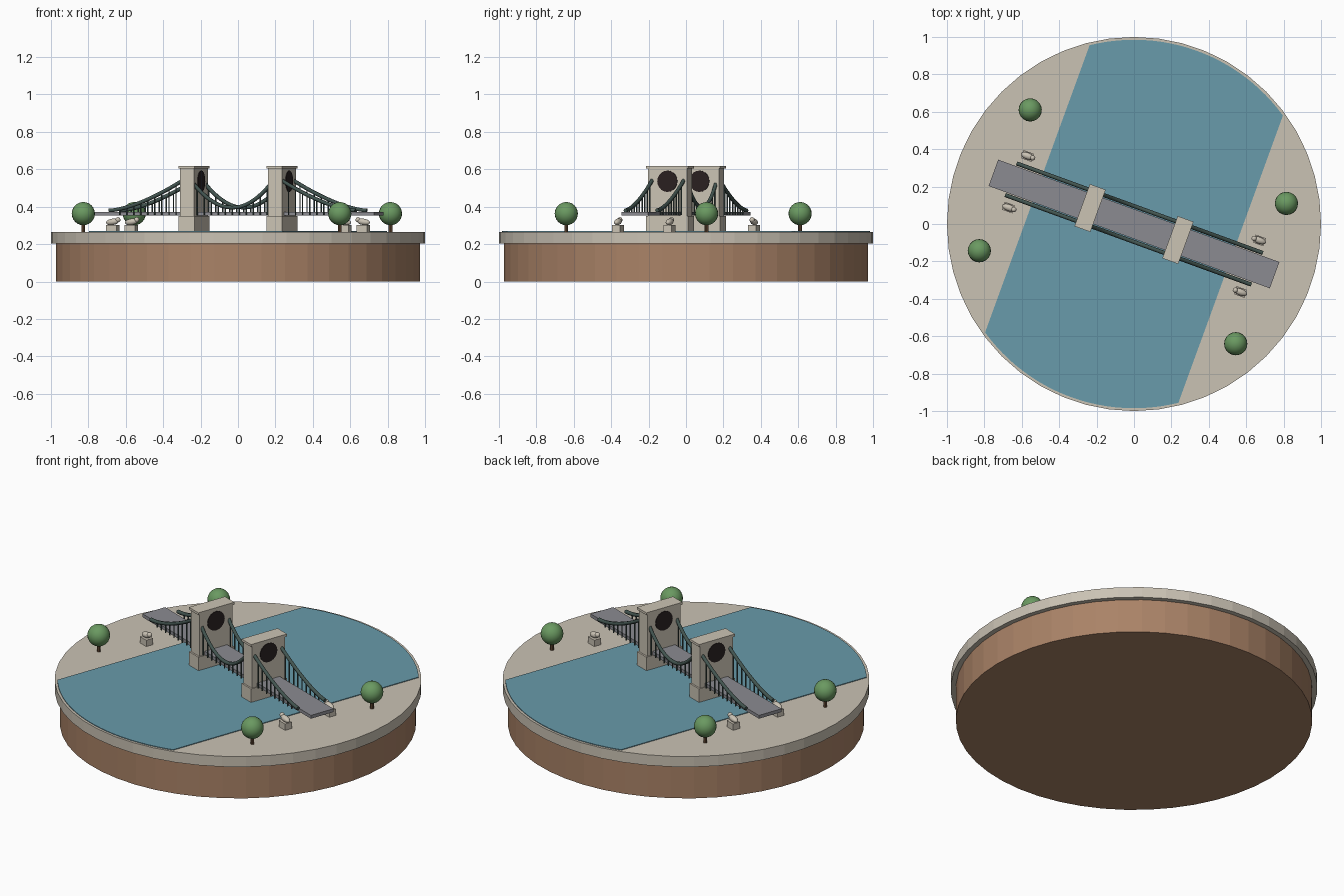
import bpy, math
from mathutils import Matrix

cube = bpy.data.objects.get("Cube")
if cube:
    bpy.data.objects.remove(cube, do_unlink=True)


def material(name, r, g, b):
    m = bpy.data.materials.new(name)
    m.use_nodes = True
    m.diffuse_color = (r, g, b, 1)
    m.node_tree.nodes["Principled BSDF"].inputs["Base Color"].default_value = (r, g, b, 1)
    return m


stone = material("pale stone", 0.59, 0.54, 0.455)
tower_stone = material("tower stone", 0.60, 0.55, 0.455)
earth = material("brown earth", 0.40, 0.225, 0.135)
water_blue = material("river blue", 0.14, 0.325, 0.405)
asphalt = material("road grey", 0.26, 0.26, 0.285)
cable_green = material("dark green steel", 0.055, 0.09, 0.08)
leaf = material("leaf green", 0.145, 0.32, 0.12)
bark = material("bark", 0.15, 0.08, 0.04)
dark = material("dark opening", 0.022, 0.014, 0.014)

TURN = Matrix.Rotation(math.radians(-20), 4, 'Z')  # bridge and river direction
GROUND = 0.265


def finish(name, mat, turned=False, smooth=False):
    ob = bpy.context.object
    ob.name = name
    ob.data.materials.append(mat)
    if smooth:
        bpy.ops.object.shade_smooth_by_angle()
    if turned:
        bpy.context.view_layer.update()
        ob.matrix_world = TURN @ ob.matrix_world


def box(name, mat, center, z0, z1, size):
    bpy.ops.mesh.primitive_cube_add(size=1, location=(*center, (z0 + z1) / 2))
    bpy.context.object.scale = (*size, z1 - z0)
    finish(name, mat, True)


def disc(name, mat, radius, z0, z1, center=(0, 0), sides=48):
    bpy.ops.mesh.primitive_cylinder_add(vertices=sides, radius=radius, depth=z1 - z0,
                                        location=(*center, (z0 + z1) / 2))
    finish(name, mat)


def ball(name, mat, location, scale, turned=False, tilt=0):
    bpy.ops.mesh.primitive_uv_sphere_add(segments=20, ring_count=12, radius=1,
                                         location=location, rotation=(0, tilt, 0))
    bpy.context.object.scale = scale
    finish(name, mat, turned, True)


def tubes(name, mat, paths, radius):
    curve = bpy.data.curves.new(name, 'CURVE')
    curve.dimensions = '3D'
    curve.bevel_depth = radius
    curve.bevel_resolution = 1
    curve.use_fill_caps = True
    for path in paths:
        spline = curve.splines.new('POLY')
        spline.points.add(len(path) - 1)
        for point, co in zip(spline.points, path):
            point.co = (*co, 1)
    ob = bpy.data.objects.new(name, curve)
    bpy.context.collection.objects.link(ob)
    curve.materials.append(mat)
    ob.matrix_world = TURN


# Round base and ground slab
disc("earth_base", earth, 0.972, 0, 0.21)
disc("ground_slab", stone, 1.0, 0.202, GROUND)

# River: a thin band with straight banks and round ends
BANK, REACH = 0.55, 0.985
half = math.asin(BANK / REACH)
outline = []
for start in (math.pi / 2, -math.pi / 2):
    for i in range(25):
        a = start - half + 2 * half * i / 24
        outline.append((REACH * math.cos(a), REACH * math.sin(a)))
count = len(outline)
verts = [(x, y, z) for z in (GROUND - 0.002, GROUND + 0.004) for x, y in outline]
faces = [list(range(count))[::-1], list(range(count, 2 * count))]
faces += [(i, (i + 1) % count, (i + 1) % count + count, i + count) for i in range(count)]
mesh = bpy.data.meshes.new("river")
mesh.from_pydata(verts, [], faces)
mesh.materials.append(water_blue)
river = bpy.data.objects.new("river", mesh)
bpy.context.collection.objects.link(river)
river.matrix_world = TURN

# Bridge deck
box("deck", asphalt, (0, 0), 0.352, 0.372, (1.6, 0.15))

# Towers with pier, cap and a round dark opening
TOWER = 0.25
for s, side in ((-1, "right"), (1, "left")):
    at = (s * TOWER, 0)
    box(side + "_pier", tower_stone, at, GROUND, 0.35, (0.09, 0.24))
    box(side + "_tower", tower_stone, at, 0.35, 0.605, (0.08, 0.22))
    box(side + "_tower_cap", tower_stone, at, 0.603, 0.617, (0.09, 0.24))
    bpy.ops.mesh.primitive_cylinder_add(vertices=20, radius=0.057, depth=0.086,
                                        location=(*at, 0.536), rotation=(0, math.pi / 2, 0))
    finish(side + "_tower_opening", dark, True)


# Suspension cables and hangers
END = 0.70


def cable_height(x):
    x = abs(x)
    if x <= TOWER:
        return 0.395 + 0.165 * (x / TOWER) ** 2
    return 0.38 + 0.18 * max(0, (END - x) / (END - TOWER)) ** 1.55


for y, side in ((-0.09, "front"), (0.09, "back")):
    stations = [-END + 0.025 * i for i in range(57)]
    tubes(side + "_cable", cable_green, [[(x, y, cable_height(x)) for x in stations]], 0.011)
    hangers = []
    for i in range(-16, 17):
        x = i * 0.04
        if abs(abs(x) - TOWER) > 0.045:
            hangers.append([(x, y, 0.355), (x, y, cable_height(x))])
    tubes(side + "_hangers", cable_green, hangers, 0.004)

# Animal statues on plinths at the bridge ends, facing inward
for sx in (-1, 1):
    for sy in (-1, 1):
        x, y = sx * 0.66, sy * 0.147
        box("statue_plinth", stone, (x, y), GROUND, 0.303, (0.06, 0.045))
        ball("statue_body", stone, (x, y, 0.319), (0.037, 0.018, 0.017), True, sx * 0.15)
        ball("statue_head", stone, (x - sx * 0.03, y, 0.33), (0.014, 0.014, 0.014), True)

# Trees
for x, y in ((-0.555, 0.61), (-0.827, -0.143), (0.815, 0.11), (0.544, -0.64)):
    disc("tree_trunk", bark, 0.01, GROUND, 0.33, (x, y), 8)
    ball("tree_crown", leaf, (x, y, 0.363), (0.062, 0.062, 0.062))
